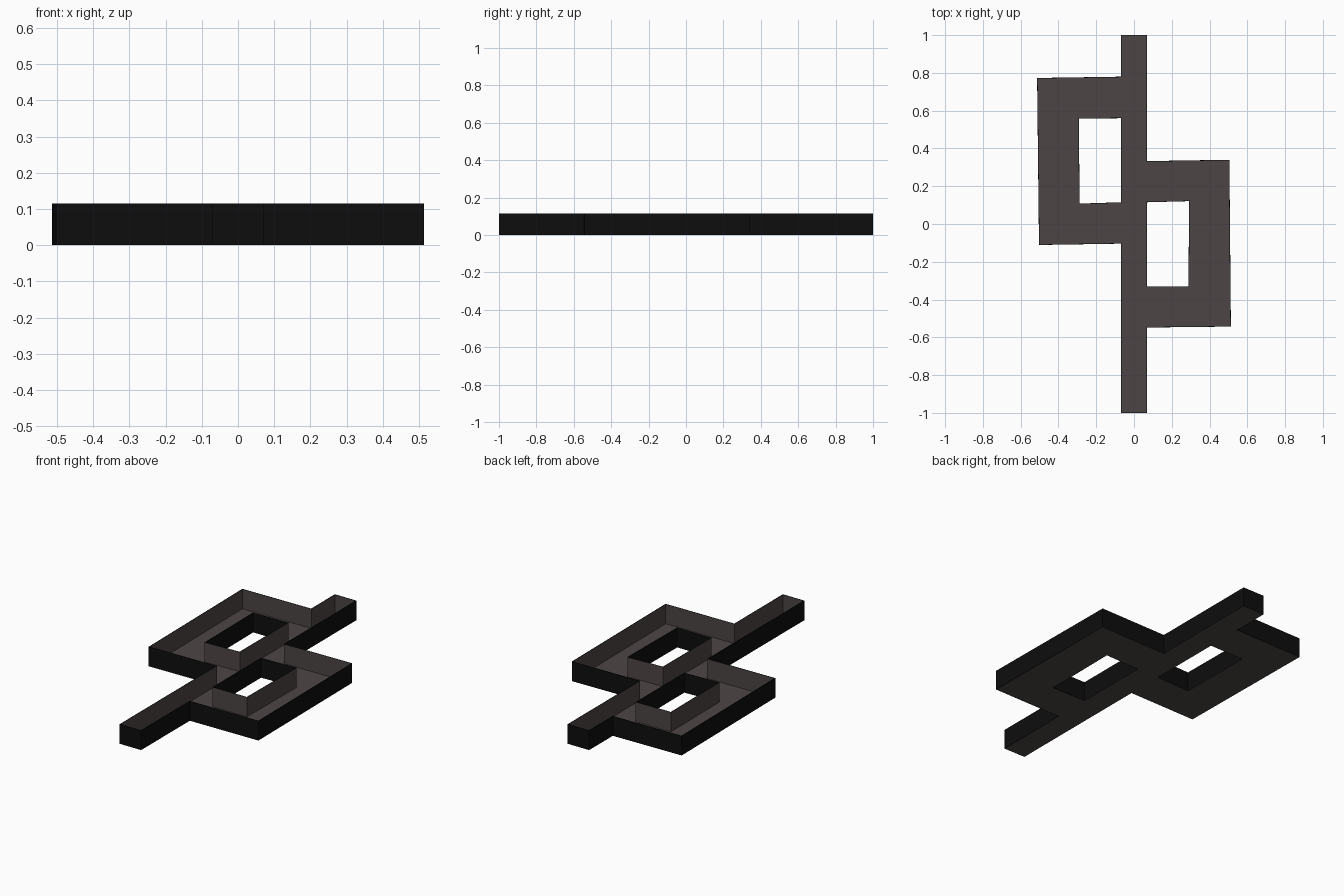
import bpy, bmesh

if "Cube" in bpy.data.objects:
    bpy.data.objects.remove(bpy.data.objects["Cube"])

HEIGHT = 0.115
WALL = 0.003


def material(name, rgb):
    m = bpy.data.materials.new(name)
    m.diffuse_color = (*rgb, 1)
    m.use_nodes = True
    m.node_tree.nodes["Principled BSDF"].inputs["Base Color"].default_value = m.diffuse_color
    return m


grey = material("warm grey", (0.075, 0.06, 0.06))
black = material("black", (0.004, 0.004, 0.004))

# Outline runs anticlockwise, holes run clockwise, so wall normals face outwards
outline = [(-.07, -1), (.07, -1), (.07, -.548), (.513, -.543), (.505, .34), (.07, .333),
           (.07, 1), (-.07, 1), (-.07, .78), (-.513, .773), (-.503, -.111), (-.07, -.104)]
left_hole = [(-.07, .56), (-.07, .115), (-.288, .108), (-.292, .558)]
right_hole = [(.07, -.33), (.07, .115), (.292, .121), (.288, -.33)]
loops = [outline, left_hole, right_hole]


def make_object(name, bm, mats):
    me = bpy.data.meshes.new(name)
    bm.to_mesh(me)
    bm.free()
    for m in mats:
        me.materials.append(m)
    ob = bpy.data.objects.new(name, me)
    bpy.context.collection.objects.link(ob)
    return ob


def add_ring(bm, pts, z):
    return [bm.verts.new((x, y, z)) for x, y in pts]


# Floor plate with the two openings
bm = bmesh.new()
edges = []
for pts in loops:
    ring = add_ring(bm, pts, 0)
    edges += [bm.edges.new((ring[i - 1], ring[i])) for i in range(len(ring))]
bmesh.ops.triangle_fill(bm, use_beauty=True, edges=edges, normal=(0, 0, 1))
make_object("tray_floor", bm, [grey])

# Upright walls: black outside, grey inside
for name, pts in zip(("outer_wall", "left_opening_wall", "right_opening_wall"), loops):
    bm = bmesh.new()
    low, high = add_ring(bm, pts, 0), add_ring(bm, pts, HEIGHT)
    for i in range(len(pts)):
        bm.faces.new((low[i - 1], low[i], high[i], high[i - 1]))
    wall = make_object(name, bm, [black, grey])
    mod = wall.modifiers.new("thickness", 'SOLIDIFY')
    mod.thickness = WALL
    mod.offset = -1
    mod.use_even_offset = True
    mod.material_offset = 1
    mod.material_offset_rim = 0
